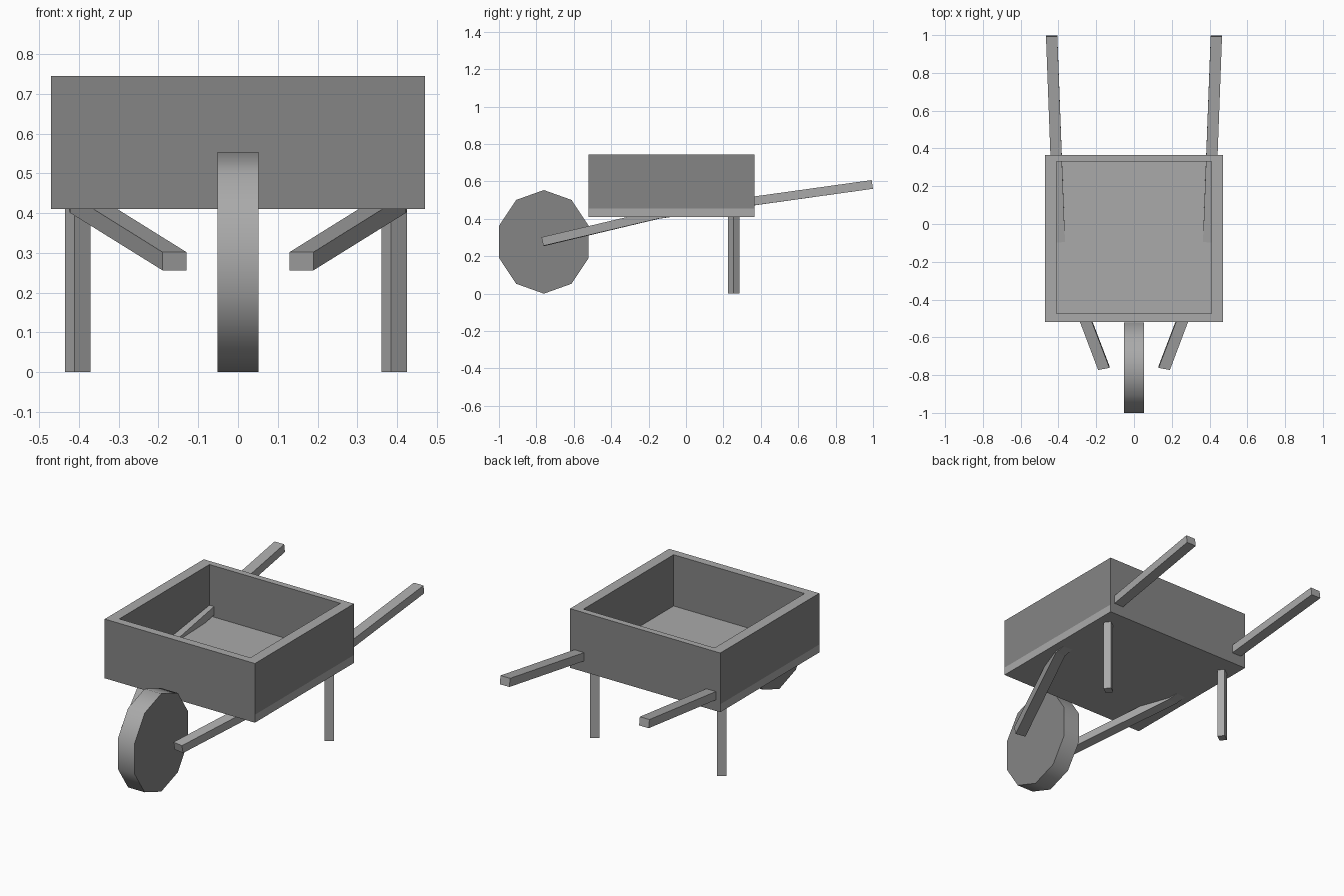
import bpy, bmesh, math
from mathutils import Vector, Matrix

if "Cube" in bpy.data.objects:
    bpy.data.objects.remove(bpy.data.objects["Cube"])


def material(name, v):
    m = bpy.data.materials.new(name)
    m.diffuse_color = (v, v, v, 1)
    m.use_nodes = True
    m.node_tree.nodes["Principled BSDF"].inputs["Base Color"].default_value = m.diffuse_color
    return m


LIGHT = material("light grey", 0.40)
DARK = material("dark grey", 0.235)


def finish(bm, name):
    bmesh.ops.recalc_face_normals(bm, faces=bm.faces)
    me = bpy.data.meshes.new(name)
    bm.to_mesh(me)
    bm.free()
    me.materials.append(LIGHT)
    me.materials.append(DARK)
    ob = bpy.data.objects.new(name, me)
    bpy.context.collection.objects.link(ob)
    return ob


# Tray: box hollowed from above, dark walls, light rim, floor and side strips
Y0, Y1, Z0, Z1, FLOOR = -0.52, 0.365, 0.41, 0.745, 0.455
bm = bmesh.new()
bmesh.ops.create_cube(bm, size=1, matrix=Matrix.Translation((0, (Y0 + Y1) / 2, (Z0 + Z1) / 2))
                      @ Matrix.Diagonal((0.94, Y1 - Y0, Z1 - Z0, 1)))
bmesh.ops.bisect_plane(bm, geom=bm.verts[:] + bm.edges[:] + bm.faces[:],
                       plane_co=(0, 0, FLOOR), plane_no=(0, 0, 1))
bm.normal_update()
top = max(bm.faces, key=lambda f: f.calc_center_median().z)
bmesh.ops.inset_region(bm, faces=[top], thickness=0.04)
for v in top.verts:
    v.co.x = math.copysign(0.41, v.co.x)
    v.co.y = 0.33 if v.co.y > 0 else -0.475
floor = bmesh.ops.extrude_discrete_faces(bm, faces=[top])["faces"][0]
for v in floor.verts:
    v.co.z = FLOOR
bm.normal_update()
for f in bm.faces:
    strip = abs(f.normal.x) > 0.5 and f.calc_center_median().z < FLOOR
    f.material_index = 1 if abs(f.normal.z) < 0.5 and not strip else 0
finish(bm, "tray")

# Wheel: ten-sided, slightly taller than long, dark sides and a smooth light tread
bm = bmesh.new()
rings = []
for x in (-0.052, 0.052):
    rings.append([bm.verts.new((x, -0.76 + 0.252 * math.sin(math.tau * i / 10),
                                0.277 + 0.277 * math.cos(math.tau * i / 10))) for i in range(10)])
for r in rings:
    bm.faces.new(r).material_index = 1
for i in range(10):
    j = (i + 1) % 10
    bm.faces.new((rings[0][i], rings[0][j], rings[1][j], rings[1][i]))
wheel = finish(bm, "wheel")
bpy.context.view_layer.objects.active = wheel
wheel.select_set(True)
bpy.ops.object.shade_smooth_by_angle(angle=math.radians(45))
wheel.select_set(False)

# Handles: bent bars running from the wheel hub, through the tray, to the grips
PATH = [((0.16, -0.762, 0.279), 0.236, -0.011),
        ((0.393, -0.15, 0.424), 0.19, -0.006),
        ((0.436, 0.996, 0.584), 0.14, 0.0)]
for side, label in ((1, "right"), (-1, "left")):
    bm = bmesh.new()
    rings = []
    for p, slope, slant in PATH:
        up = Vector((0, -slope, 1)).normalized() * 0.0235
        across = Vector((0.03, slant / 2, 0))
        ring = []
        for a, b in ((-1, -1), (1, -1), (1, 1), (-1, 1)):
            c = Vector(p) + across * a + up * b
            ring.append(bm.verts.new((c.x * side, c.y, c.z)))
        rings.append(ring)
    for r, s in zip(rings, rings[1:]):
        for i in range(4):
            j = (i + 1) % 4
            bm.faces.new((r[i], r[j], s[j], s[i]))
    bm.faces.new(rings[0])
    bm.faces.new(rings[-1])
    finish(bm, label + "_handle")

# Legs: square posts turned about their own axis
for x, label in ((0.393, "right"), (-0.403, "left")):
    bm = bmesh.new()
    bmesh.ops.create_cube(bm, size=1, matrix=Matrix.Translation((x, 0.255, 0.208))
                          @ Matrix.Rotation(math.radians(36), 4, 'Z')
                          @ Matrix.Diagonal((0.049, 0.041, 0.416, 1)))
    finish(bm, label + "_leg")
